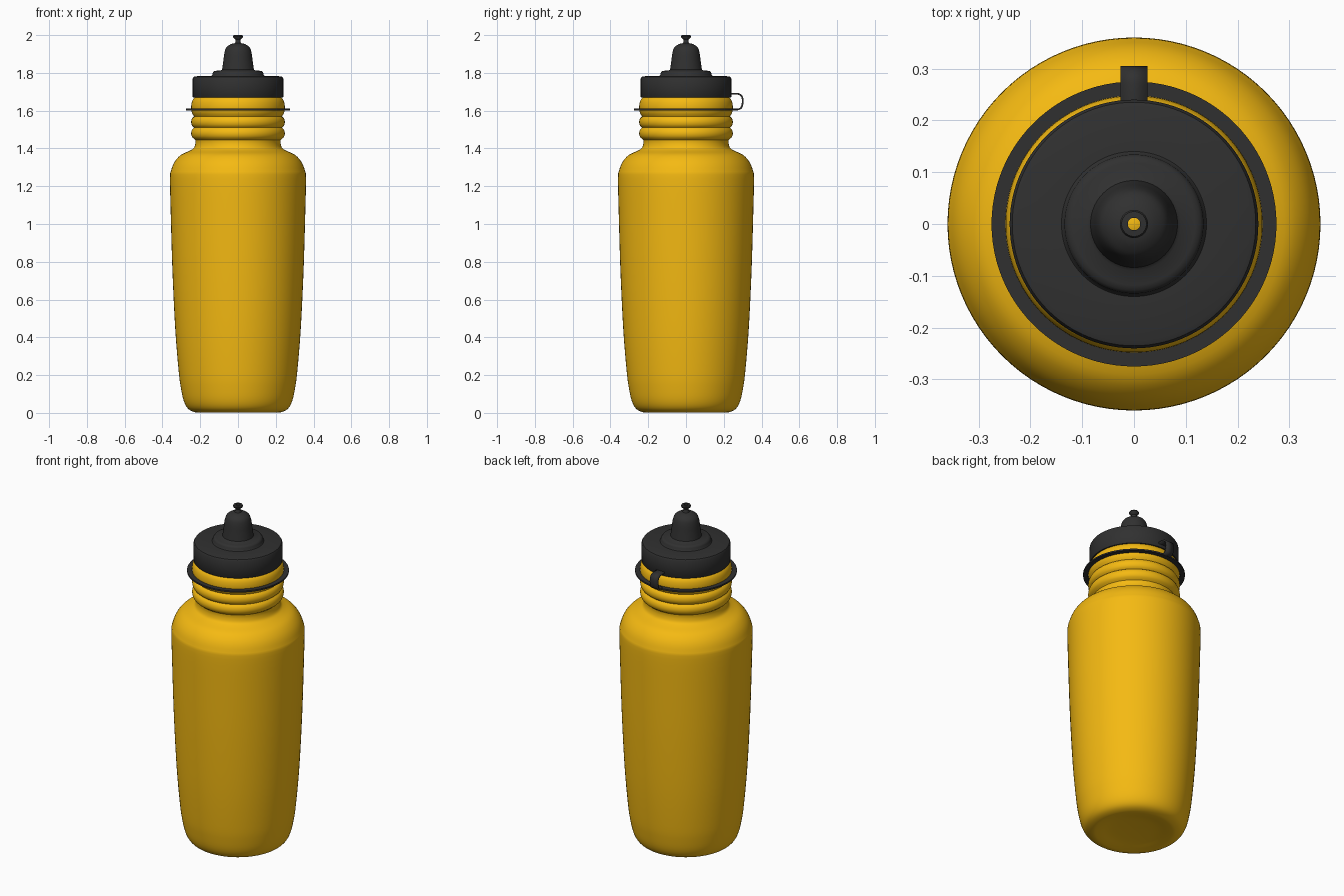
import bpy, bmesh, math
from mathutils import Vector

if "Cube" in bpy.data.objects:
    bpy.data.objects.remove(bpy.data.objects["Cube"])


def material(name, rgb):
    m = bpy.data.materials.new(name)
    m.diffuse_color = (*rgb, 1)
    m.use_nodes = True
    m.node_tree.nodes["Principled BSDF"].inputs["Base Color"].default_value = m.diffuse_color
    return m


YELLOW = material("yellow_plastic", (0.91, 0.49, 0.006))
DARK = material("dark_plastic", (0.03, 0.03, 0.03))


def smooth_path(pts, steps=4):
    """Catmull-Rom curve through 2D points."""
    p = [Vector(q) for q in pts]
    p = [p[0]] + p + [p[-1]]
    out = []
    for a, b, c, d in zip(p, p[1:], p[2:], p[3:]):
        for i in range(steps):
            t = i / steps
            out.append(0.5 * (2 * b + (c - a) * t + (2 * a - 5 * b + 4 * c - d) * t * t
                              + (3 * b - a - 3 * c + d) * t ** 3))
    return [tuple(v) for v in out] + [tuple(pts[-1])]


def finish(name, bm, mat, angle):
    bmesh.ops.recalc_face_normals(bm, faces=bm.faces)
    me = bpy.data.meshes.new(name)
    bm.to_mesh(me)
    bm.free()
    ob = bpy.data.objects.new(name, me)
    bpy.context.collection.objects.link(ob)
    me.materials.append(mat)
    bpy.ops.object.select_all(action='DESELECT')
    bpy.context.view_layer.objects.active = ob
    ob.select_set(True)
    bpy.ops.object.shade_smooth_by_angle(angle=math.radians(angle))
    return ob


def lathe(name, profile, mat, closed=False, sides=96, angle=40):
    """Spin an (r, z) profile around the z axis."""
    bm = bmesh.new()
    vs = [bm.verts.new((r, 0, z)) for r, z in profile]
    es = [bm.edges.new(e) for e in zip(vs, vs[1:])]
    if closed:
        es.append(bm.edges.new((vs[-1], vs[0])))
    bmesh.ops.spin(bm, geom=vs + es, cent=(0, 0, 0), axis=(0, 0, 1),
                   angle=math.tau, steps=sides)
    bmesh.ops.remove_doubles(bm, verts=bm.verts, dist=1e-5)
    return finish(name, bm, mat, angle)


# Bottle: dished base, tapered body, rounded shoulder
body = smooth_path([
    (0, 0.018), (0.12, 0.014), (0.19, 0.004), (0.225, 0.003), (0.262, 0.02), (0.286, 0.06),
    (0.302, 0.13), (0.314, 0.22), (0.332, 0.44), (0.347, 0.75), (0.356, 1.05),
    (0.36, 1.24), (0.354, 1.285), (0.335, 1.33), (0.302, 1.366), (0.255, 1.388),
    (0.234, 1.402), (0.226, 1.425), (0.226, 1.445)])
# Ribbed neck: three bulges
neck = []
for z0, z1 in ((1.45, 1.51), (1.51, 1.57), (1.57, 1.668)):
    neck += [(0.232 + 0.016 * math.sin(math.pi * i / 8) ** 0.6, z0 + (z1 - z0) * i / 8)
             for i in range(8)]
neck += [(0.232, 1.668), (0.225, 1.672), (0.225, 1.74)]
lathe("bottle", body + neck, YELLOW)

# Screw cap with stepped flange, domed nozzle and pull tip with a hole
dome = smooth_path([(0.084, 1.818), (0.078, 1.86), (0.072, 1.905), (0.062, 1.934),
                    (0.04, 1.951), (0.018, 1.957)])
lathe("cap_and_spout", [
    (0.225, 1.669), (0.237, 1.669), (0.24, 1.673), (0.24, 1.77), (0.235, 1.779),
    (0.225, 1.782), (0.14, 1.784), (0.135, 1.79), (0.134, 1.8), (0.128, 1.808),
    (0.118, 1.811), (0.09, 1.813)] + dome + [
    (0.014, 1.963), (0.014, 1.976), (0.025, 1.986), (0.027, 1.993), (0.024, 1.999),
    (0.012, 2.0), (0.012, 1.96)], DARK)

# Bright plug inside the spout hole
lathe("spout_core", [(0.0125, 1.985), (0, 1.989)], YELLOW, sides=24)

# Flat retaining ring around the neck
lathe("retaining_ring", [(0.248, 1.602), (0.275, 1.602), (0.275, 1.611), (0.248, 1.611)],
      DARK, closed=True)

# Curved strap joining ring to cap
path = smooth_path([(0.255, 1.607), (0.28, 1.608), (0.294, 1.619), (0.3, 1.645),
                    (0.297, 1.673), (0.282, 1.687), (0.26, 1.69), (0.232, 1.69)])
bm = bmesh.new()
rows = [[bm.verts.new((x, y, z)) for x in (-0.026, 0.026)] for y, z in path]
for a, b in zip(rows, rows[1:]):
    bm.faces.new((a[0], a[1], b[1], b[0]))
strap = finish("cap_strap", bm, DARK, 40)
sol = strap.modifiers.new("thickness", 'SOLIDIFY')
sol.thickness = 0.009
sol.offset = 0
